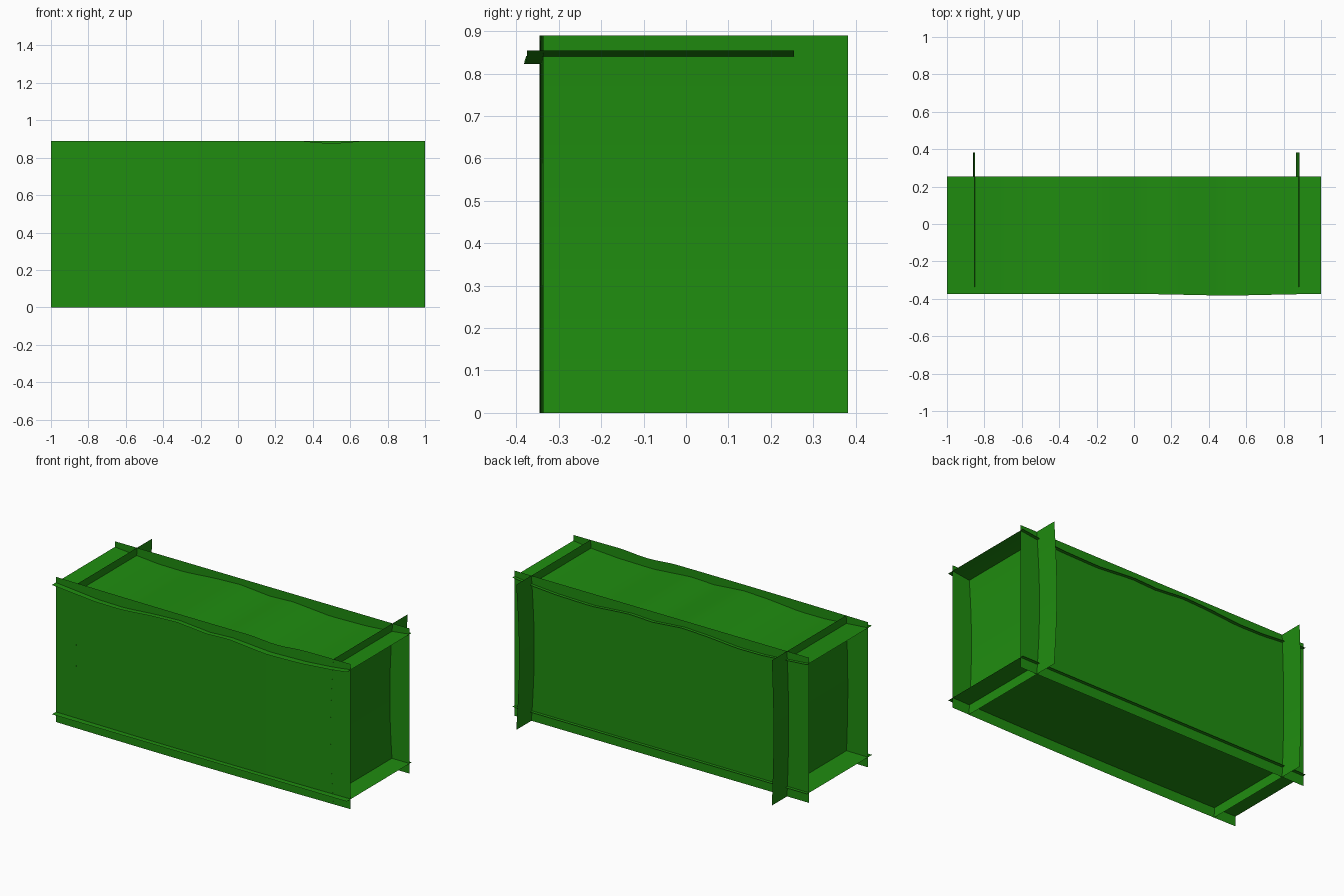
import bpy, bmesh, math

if "Cube" in bpy.data.objects:
    bpy.data.objects.remove(bpy.data.objects["Cube"])

mat = bpy.data.materials.new("green_sheet")
mat.diffuse_color = (0.014, 0.265, 0.005, 1)
mat.use_nodes = True
mat.node_tree.nodes["Principled BSDF"].inputs["Base Color"].default_value = mat.diffuse_color


def sheet(name, fn, nu, nv):
    """Thin sheet from fn(u, v) -> xyz, with u and v running 0..1."""
    bm = bmesh.new()
    g = [[bm.verts.new(fn(i / nu, j / nv)) for j in range(nv + 1)]
         for i in range(nu + 1)]
    for i in range(nu):
        for j in range(nv):
            bm.faces.new((g[i][j], g[i + 1][j], g[i + 1][j + 1], g[i][j + 1]))
    me = bpy.data.meshes.new(name)
    bm.to_mesh(me)
    bm.free()
    me.materials.append(mat)
    ob = bpy.data.objects.new(name, me)
    bpy.context.collection.objects.link(ob)
    bpy.context.view_layer.objects.active = ob
    ob.select_set(True)
    bpy.ops.object.shade_smooth_by_angle(angle=math.radians(30))
    ob.select_set(False)
    return ob


def lerp(a, b, t):
    return a + (b - a) * t


# Sagging profile of the top sheet (x, z)
SAG = [(-1, .855), (-.71, .83), (-.53, .828), (-.32, .845), (-.15, .852),
       (.05, .835), (.21, .842), (.46, .822), (.7, .827), (.88, .84), (1, .855)]


def sag(x):
    for (x0, z0), (x1, z1) in zip(SAG, SAG[1:]):
        if x <= x1 + 1e-6:
            return lerp(z0, z1, (x - x0) / (x1 - x0))


def bump(x, width):
    d = abs(x - 0.5) / width
    return 0.5 + 0.5 * math.cos(math.pi * d) if d < 1 else 0


# Top and bottom sheets
def top(u, v):
    x = lerp(-1, 1, u)
    return x, lerp(-.375 - .007 * bump(x, .45), .255, v), sag(x)


sheet("top_panel", top, 40, 1)
sheet("bottom_panel",
      lambda u, v: (lerp(-1, 1, u), lerp(-.375, .255, v), .062), 1, 1)


# Front panel with a slight bow and a dip in its upper edge
def front(u, v):
    x = lerp(-1, 1, u)
    return x, -.336 - .009 * math.sin(math.pi * u), v * (.89 - .012 * bump(x, .2))


sheet("front_panel", front, 40, 1)
sheet("back_panel", lambda u, v: (lerp(-1, 1, u), .235, .89 * v), 1, 1)

# End panels, bowed over their height, crossing the back panel
for name, x0, bow in (("left_panel", -.85, .011), ("right_panel", .884, .019)):
    sheet(name, lambda u, v: (x0 - bow * math.sin(math.pi * v),
                              lerp(-.338, .382, u), .89 * v), 1, 12)
